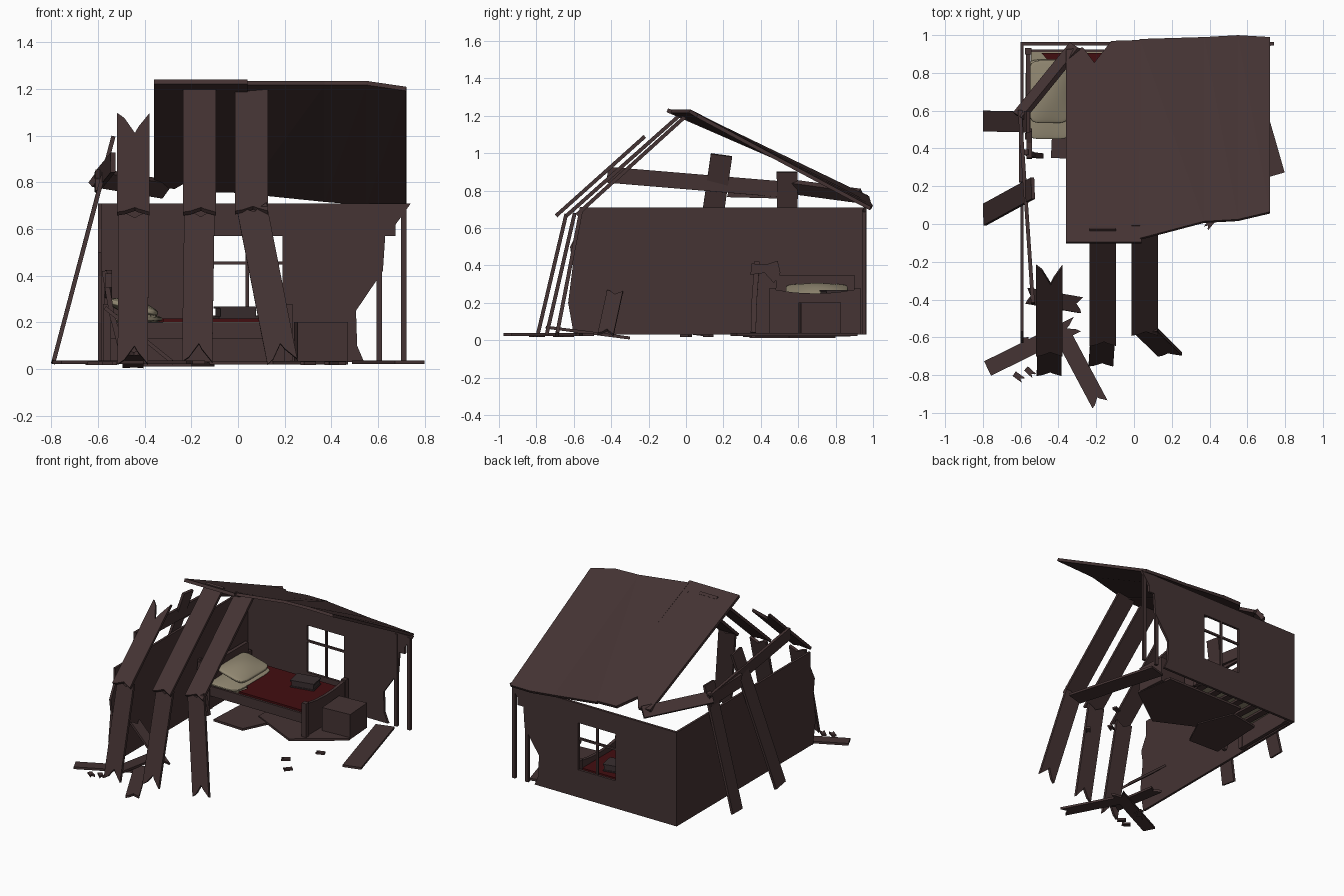
import bpy, bmesh, math, random
from mathutils import Vector, Matrix

random.seed(4)
if "Cube" in bpy.data.objects:
    bpy.data.objects.remove(bpy.data.objects["Cube"])


def material(name, rgb):
    m = bpy.data.materials.new(name)
    m.use_nodes = True
    m.diffuse_color = (*rgb, 1)
    m.node_tree.nodes["Principled BSDF"].inputs["Base Color"].default_value = (*rgb, 1)
    return m


WOOD = material("dark brown wood", (0.058, 0.033, 0.033))
DARK = material("dark leather", (0.040, 0.027, 0.028))
RED = material("dark red cloth", (0.055, 0.004, 0.005))
CREAM = material("cream linen", (0.29, 0.25, 0.17))
X, Y, Z = Vector((1, 0, 0)), Vector((0, 1, 0)), Vector((0, 0, 1))


def finish(name, bm, mat):
    bmesh.ops.recalc_face_normals(bm, faces=bm.faces)
    me = bpy.data.meshes.new(name)
    bm.to_mesh(me)
    bm.free()
    me.materials.append(mat)
    ob = bpy.data.objects.new(name, me)
    bpy.context.scene.collection.objects.link(ob)
    return ob


def sheet(name, loops, origin, u, v, thick, mat=WOOD):
    """Flat slab from an outline, plus optional hole outlines."""
    bm = bmesh.new()
    n = u.cross(v).normalized()
    for loop in loops:
        vs = [bm.verts.new(Vector(origin) + u * a + v * b - n * thick / 2) for a, b in loop]
        for i, p in enumerate(vs):
            bm.edges.new((p, vs[i - 1]))
    bmesh.ops.triangle_fill(bm, use_beauty=True, edges=bm.edges[:], normal=n)
    ext = bmesh.ops.extrude_face_region(bm, geom=bm.faces[:], use_keep_orig=True)
    moved = [g for g in ext["geom"] if isinstance(g, bmesh.types.BMVert)]
    bmesh.ops.translate(bm, verts=moved, vec=n * thick)
    return finish(name, bm, mat)


def board(name, a, b, width, side, thick=0.018, torn_a=0, torn_b=0, mat=WOOD):
    """Plank from a to b, with splintered ends if asked."""
    a, b = Vector(a), Vector(b)
    u = (b - a).normalized()
    v = (side - u * side.dot(u)).normalized()
    length, h = (b - a).length, width / 2
    tear = [(-1, 0), (-0.55, 0.25), (0.1, 1), (0.3, 0.7), (1, 0)]
    if torn_a + torn_b == 0:
        tear = [(-1, 0), (1, 0)]
    start = [(torn_a * d, h * s) for s, d in tear]
    end = [(length - torn_b * d, h * s) for s, d in reversed(tear)]
    return sheet(name, [start + end], a, u, v, thick, mat)


def box(name, centre, size, turn=0, mat=WOOD):
    bm = bmesh.new()
    bmesh.ops.create_cube(bm, size=1, matrix=Matrix.Translation(centre)
                          @ Matrix.Rotation(math.radians(turn), 4, 'Z') @ Matrix.Diagonal((*size, 1)))
    return finish(name, bm, mat)


# Walls: full side wall, torn back wall with a window
sheet("side_wall", [[(-0.57, 0.71), (-0.57, 0.6), (-0.62, 0.5), (-0.605, 0.4), (-0.63, 0.2),
                     (-0.6, 0.03), (0.955, 0.03), (0.955, 0.71)]], (-0.592, 0, 0), Y, Z, 0.016)
sheet("back_wall", [[(-0.6, 0.03), (0.54, 0.03), (0.51, 0.1), (0.505, 0.25), (0.62, 0.42), (0.63, 0.57),
                     (0.675, 0.57), (0.675, 0.62), (0.74, 0.71), (-0.6, 0.71)],
                    [(-0.11, 0.23), (0.19, 0.23), (0.19, 0.57), (-0.11, 0.57)]],
      (0, 0.955, 0), X, Z, 0.018)
box("window_upright", (0.04, 0.955, 0.4), (0.014, 0.014, 0.34))
box("window_crossbar", (0.04, 0.955, 0.455), (0.3, 0.014, 0.014))
for i, x in enumerate((0.605, 0.71)):
    box(f"corner_post_{i}", (x, 0.952, 0.365), (0.024, 0.02, 0.67))

# Roof: flat ridge panel with a torn corner, and a sagging main panel
sheet("roof_ridge_panel", [[(-0.36, 0), (0.04, 0), (0.04, 1.07), (-0.12, 1.065), (-0.21, 0.95),
                            (-0.27, 1.03), (-0.36, 1.02)]],
      (0, -0.1, 1.23), X, Vector((0, 1, -0.435)), 0.022)
bm = bmesh.new()
rows = []
for x, yf, zf, yb, zb in ((0.03, -0.08, 1.225, 0.975, 0.76), (0.37, 0.01, 1.225, 0.985, 0.725),
                          (0.55, 0.02, 1.225, 0.995, 0.71), (0.72, 0.06, 1.2, 0.985, 0.705)):
    rows.append([bm.verts.new((x, yf, zf)), bm.verts.new((x, yb, zb))])
for p, q in zip(rows, rows[1:]):
    bm.faces.new((p[0], q[0], q[1], p[1]))
bmesh.ops.triangulate(bm, faces=bm.faces[:])
roof = finish("roof_main_panel", bm, WOOD)
mod = roof.modifiers.new("thickness", 'SOLIDIFY')
mod.thickness = 0.02
mod.offset = 0

# Broken front roof planks: sloping top part and collapsed lower part
for i, (x, top, knee, low, foot) in enumerate((
        (-0.448, (-0.22, 1.09), (-0.695, 0.665), (-0.64, 0.675), (-0.45, -0.795, 0.02)),
        (-0.165, (-0.02, 1.215), (-0.64, 0.665), (-0.595, 0.68), (-0.175, -0.745, 0.03)),
        (0.058, (0.0, 1.2), (-0.585, 0.67), (-0.56, 0.7), (0.19, -0.69, 0.03)))):
    board(f"front_plank_upper_{i}", (x, *top), (x, *knee), 0.14, X, 0.02, 0.13 if i == 0 else 0, 0.03)
    board(f"front_plank_lower_{i}", (x, *low), foot, 0.13, X, 0.02, 0.03, 0.08)

# Props leaning on the outside of the side wall
board("outer_prop_front", (-0.79, 0.05, 0.03), (-0.535, 0.19, 0.99), 0.115, Y)
board("outer_prop_back", (-0.79, 0.545, 0.03), (-0.56, 0.54, 0.9), 0.11, Y)

# Loose beams lying across the wall tops
board("long_beam", (-0.535, -0.42, 0.885), (-0.605, 0.6, 0.8), 0.085, Z, 0.02, 0, 0.03)
board("corner_beam", (-0.61, 0.57, 0.82), (-0.31, 0.94, 0.77), 0.08, Vector((0.4, -0.3, 0.6)), 0.03)
board("corner_beam_stub", (-0.6, 0.22, 0.81), (-0.6, 0.6, 0.8), 0.09, Z, 0.02, 0.02, 0)

# Bed
box("head_board", (-0.56, 0.69, 0.19), (0.025, 0.42, 0.32))
sheet("foot_board", [[(0.48, 0.04), (0.9, 0.04), (0.9, 0.27), (0.8, 0.255), (0.69, 0.25),
                      (0.58, 0.255), (0.48, 0.27)]], (0.215, 0, 0), Y, Z, 0.022)
for y in (0.465, 0.915):
    box("bed_rail", (-0.17, y, 0.165), (0.78, 0.02, 0.07))
    for x in (-0.56, 0.215):
        box("bed_post", (x, y, 0.155), (0.035, 0.035, 0.25))
for i in range(7):
    x = -0.48 + i * 0.105
    board(f"bed_slat_{i}", (x, 0.47, 0.155), (x + random.uniform(-0.03, 0.03), 0.91, 0.155), 0.05, X, 0.015)
box("mattress", (-0.17, 0.69, 0.185), (0.75, 0.44, 0.036), mat=CREAM)
sheet("blanket", [[(-0.49, 0.905), (-0.45, 0.86), (-0.36, 0.84), (-0.34, 0.7), (-0.36, 0.6), (-0.3, 0.54),
                   (-0.32, 0.465), (0.2, 0.465), (0.2, 0.905)]], (0, 0, 0.21), X, Y, 0.014, RED)

# Pillow: softened cushions
for name, c, size, tilt in (("pillow", (-0.45, 0.7, 0.265), (0.22, 0.33, 0.075), 14),
                            ("crumpled_sheet", (-0.45, 0.66, 0.215), (0.25, 0.42, 0.06), 0)):
    bm = bmesh.new()
    bmesh.ops.create_cube(bm, size=1)
    bmesh.ops.subdivide_edges(bm, edges=bm.edges[:], cuts=2, use_grid_fill=True)
    for v in bm.verts:
        if max(abs(v.co.x), abs(v.co.y)) > 0.4:
            v.co.z *= 0.3
    bm.transform(Matrix.Translation(c) @ Matrix.Rotation(math.radians(tilt), 4, 'Y')
                 @ Matrix.Diagonal((*size, 1)))
    cushion = finish(name, bm, CREAM)
    cushion.modifiers.new("soft", 'SUBSURF').levels = 2
    cushion.data.shade_smooth()

# Book on the bed and crate beside it
box("book_cover_bottom", (-0.01, 0.79, 0.222), (0.17, 0.12, 0.008), 12, DARK)
box("book_pages", (-0.01, 0.79, 0.243), (0.155, 0.11, 0.035), 12, DARK)
box("book_cover_top", (-0.01, 0.79, 0.264), (0.17, 0.12, 0.008), 12, DARK)
box("crate", (0.355, 0.715, 0.113), (0.215, 0.215, 0.18), 4)

# Axe leaning on the side wall
board("axe_handle_low", (-0.49, 0.36, 0.04), (-0.535, 0.365, 0.22), 0.028, Y, 0.022)
board("axe_handle_top", (-0.535, 0.365, 0.21), (-0.572, 0.38, 0.42), 0.028, Y, 0.022)
sheet("axe_head", [[(0.345, 0.35), (0.35, 0.41), (0.43, 0.405), (0.49, 0.425), (0.505, 0.36),
                    (0.47, 0.305), (0.42, 0.36)]], (-0.555, 0, 0), Y, Z, 0.03)

# Broken floor slabs
sheet("floor_slab_left", [[(-0.44, 0.35), (-0.2, 0.34), (-0.1, 0.55), (-0.2, 0.8), (-0.42, 0.76)]],
      (0, 0, 0.02), X, Y, 0.016)
sheet("floor_slab_right", [[(-0.22, 0.55), (0.15, 0.37), (0.47, 0.6), (0.42, 0.88), (-0.2, 0.88)]],
      (0, 0, 0.028), X, Y, 0.016)

# Fallen planks
board("leaning_scrap", (-0.565, -0.38, 0.26), (-0.28, -0.43, 0.03), 0.085, Y, 0.016, 0.03, 0.04)
board("fallen_plank_left", (-0.775, -0.765, 0.03), (-0.3, -0.53, 0.03), 0.085, Y, 0.016, 0, 0.06)
board("fallen_plank_front", (-0.38, -0.58, 0.03), (-0.18, -0.955, 0.03), 0.09, X, 0.016, 0.02, 0.04)
board("tilted_plank", (-0.45, -0.75, 0.07), (-0.45, -0.3, 0.012), 0.09, X, 0.016, 0.03, 0.03)
board("fallen_plank_right", (0.735, 0.255, 0.03), (0.55, 0.9, 0.03), 0.13, X, 0.016)

# Splinters on the ground
for i, (x, y) in enumerate(((-0.61, -0.81), (-0.55, -0.785), (-0.62, -0.68), (-0.57, -0.63),
                            (0.4, 0.0), (0.3, 0.12), (0.43, 0.33))):
    turn = random.uniform(0, math.pi)
    d = Vector((math.cos(turn), math.sin(turn), 0)) * 0.03
    p = Vector((x, y, 0.025))
    board(f"splinter_{i}", p - d, p + d, 0.03, Z.cross(d), 0.014, 0.02, 0)
